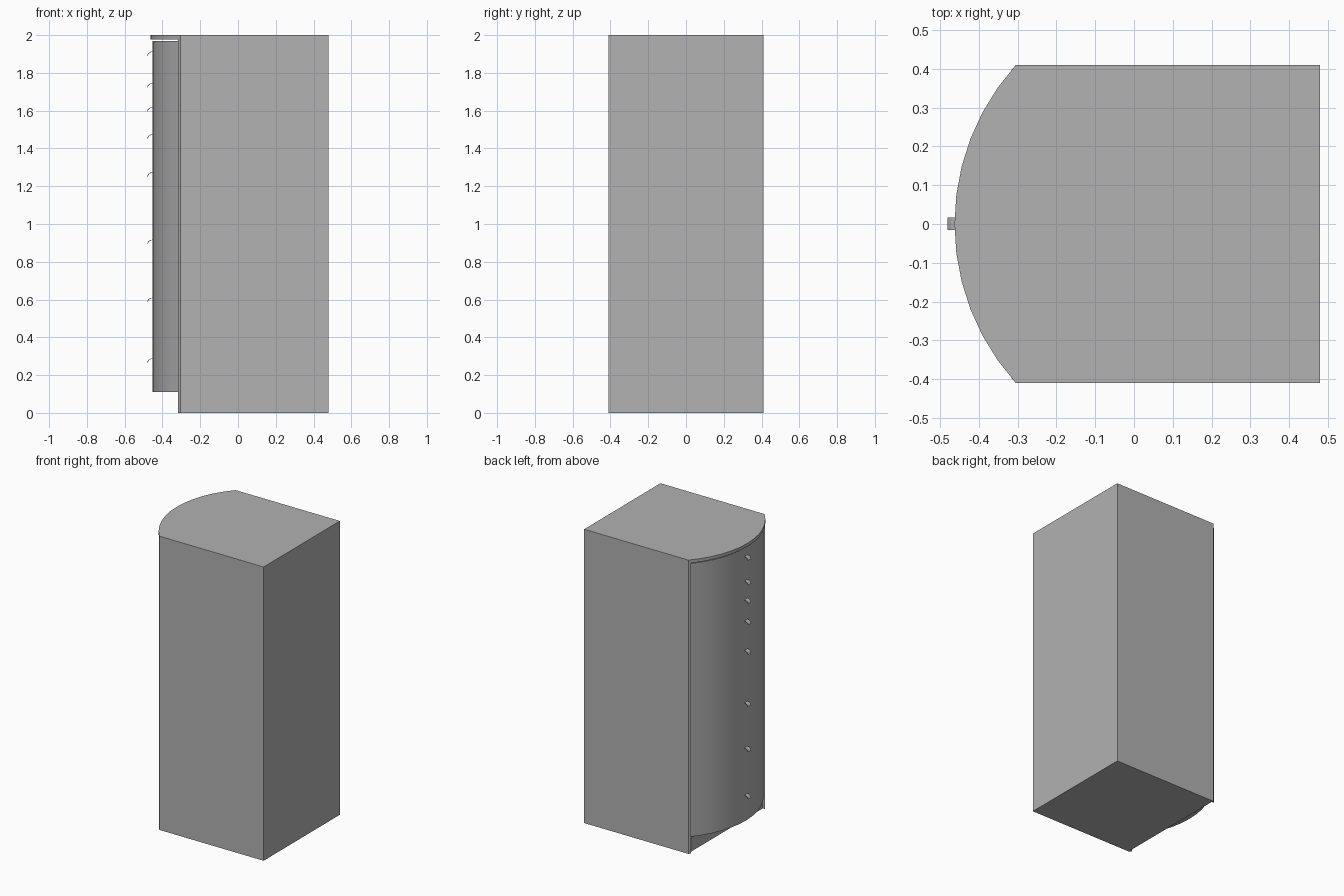
import bpy, bmesh, math

cube = bpy.data.objects.get("Cube")
if cube:
    bpy.data.objects.remove(cube, do_unlink=True)

GREY = (0.445, 0.445, 0.445, 1.0)
grey = bpy.data.materials.new("plain grey")
grey.use_nodes = True
grey.diffuse_color = GREY
grey.node_tree.nodes["Principled BSDF"].inputs["Base Color"].default_value = GREY

BACK_X = 0.48          # flat face opposite the bowed drawer front
HALF_W = 0.41          # half width of the cabinet
CENTRE_X = 0.148       # centre of the bowed front's arc
RADIUS = 0.611
TOP_Z = 1.978          # underside of the top board
SIDE_T = 0.013


def arc_x(y, radius=RADIUS):
    return CENTRE_X - math.sqrt(radius ** 2 - y ** 2)


def bow(radius, half_width, steps=12):
    """Arc points running from +y to -y along the bowed front."""
    a = math.asin(half_width / radius)
    angles = [a - 2 * a * i / steps for i in range(steps + 1)]
    return [(CENTRE_X - radius * math.cos(t), radius * math.sin(t)) for t in angles]


def prism(name, outline, direction):
    """Extrude a closed 3D outline along a direction."""
    bm = bmesh.new()
    face = bm.faces.new([bm.verts.new(p) for p in outline])
    ext = bmesh.ops.extrude_face_region(bm, geom=[face])
    moved = [v for v in ext["geom"] if isinstance(v, bmesh.types.BMVert)]
    bmesh.ops.translate(bm, verts=moved, vec=direction)
    bmesh.ops.recalc_face_normals(bm, faces=bm.faces)
    mesh = bpy.data.meshes.new(name)
    bm.to_mesh(mesh)
    bm.free()
    mesh.materials.append(grey)
    obj = bpy.data.objects.new(name, mesh)
    bpy.context.collection.objects.link(obj)
    return obj


def slab(name, outline, z0, z1):
    return prism(name, [(x, y, z0) for x, y in outline], (0, 0, z1 - z0))


def smooth(obj):
    bpy.ops.object.select_all(action='DESELECT')
    obj.select_set(True)
    bpy.context.view_layer.objects.active = obj
    bpy.ops.object.shade_smooth_by_angle(angle=math.radians(30))


# Top board with bowed edge
top = slab("top_board",
           bow(RADIUS, HALF_W) + [(BACK_X, -HALF_W), (BACK_X, HALF_W)], TOP_Z, 2.0)
smooth(top)

# Side panels, their front edges cut to follow the bow
inner = HALF_W - SIDE_T
for side, s in (("left", 1), ("right", -1)):
    slab(side + "_side_panel",
         [(arc_x(HALF_W), s * HALF_W), (arc_x(inner), s * inner),
          (BACK_X, s * inner), (BACK_X, s * HALF_W)], 0, TOP_Z)

# Carcass between the sides; its lower front is the kick plate
slab("carcass", [(-0.30, inner), (-0.30, -inner), (BACK_X, -inner), (BACK_X, inner)],
     0, TOP_Z)

# Bowed drawer front, set slightly back from the top board
front = slab("drawer_front",
             bow(RADIUS - 0.011, 0.392) + [(-0.295, -0.392), (-0.295, 0.392)], 0.11, 1.97)
smooth(front)

# Hooked pulls: thin curved lips
FACE_X = -0.450
outer = [(FACE_X, 0.0), (-0.462, -0.001), (-0.471, -0.006), (-0.477, -0.012), (-0.481, -0.021)]
lip = outer + [(x + 0.003, z - 0.002) for x, z in reversed(outer[1:])] + [(FACE_X, -0.003)]
pull_heights = [0.289, 0.610, 0.917, 1.274, 1.475, 1.619, 1.746, 1.913]
for i, h in enumerate(pull_heights, 1):
    pull = prism(f"drawer_pull_{i}", [(x, -0.016, h + z) for x, z in lip], (0, 0.033, 0))
    smooth(pull)
